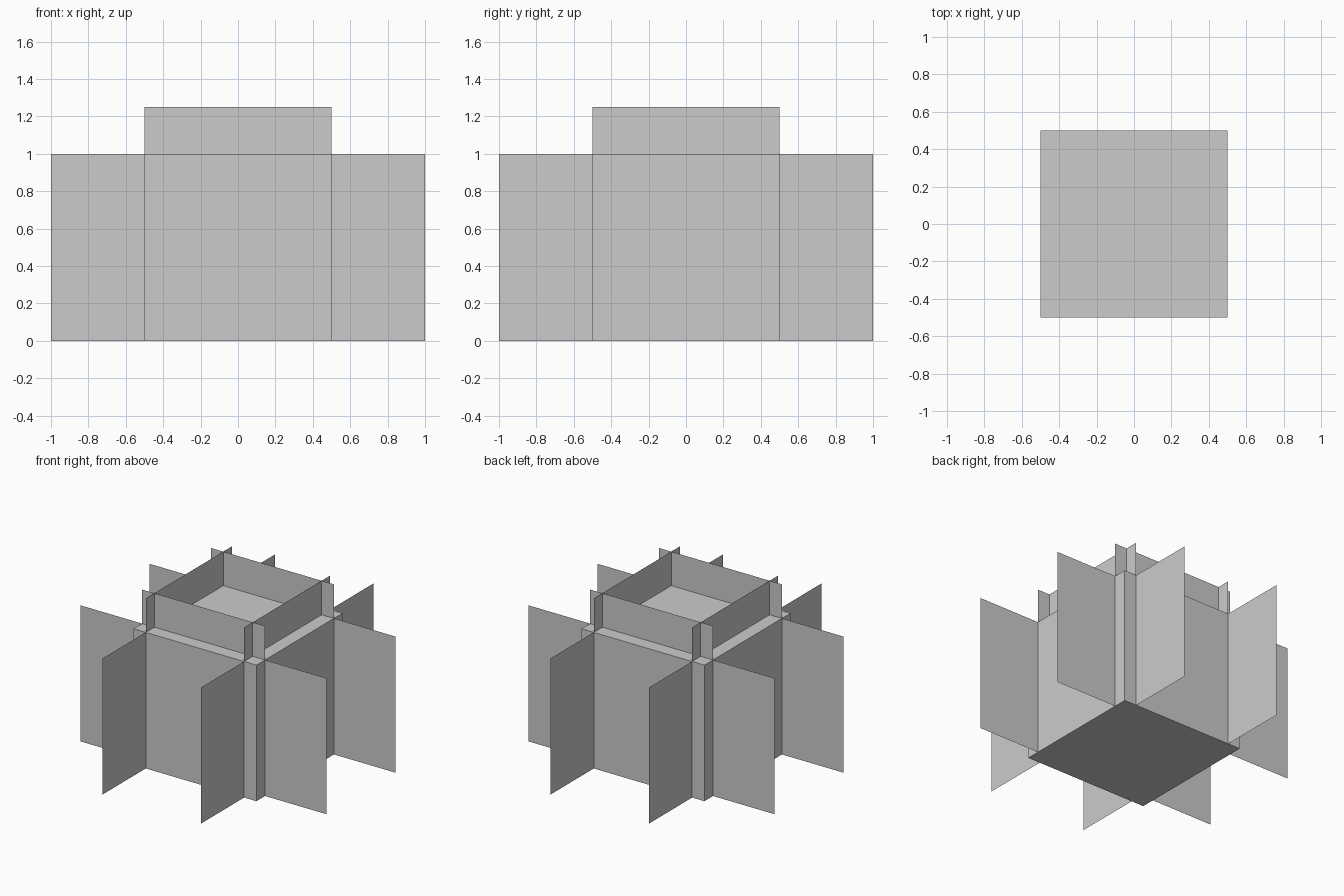
import bpy, bmesh
from mathutils import Matrix, Vector

if "Cube" in bpy.data.objects:
    bpy.data.objects.remove(bpy.data.objects["Cube"])

OFFSET = 0.4  # distance of every thin sheet from the centre


def make_object(name, bm):
    mesh = bpy.data.meshes.new(name)
    bm.to_mesh(mesh)
    bm.free()
    obj = bpy.data.objects.new(name, mesh)
    bpy.context.collection.objects.link(obj)
    return obj


def add_sheet(bm, x0, x1, z0, z1, turn):
    """Upright single-sided sheet at y = -OFFSET, turned about z by quarter turns."""
    rot = Matrix.Rotation(turn * 1.5707963267948966, 4, 'Z')
    pts = [(x0, z0), (x1, z0), (x1, z1), (x0, z1)]
    bm.faces.new([bm.verts.new(rot @ Vector((x, -OFFSET, z))) for x, z in pts])


# Central cube
bm = bmesh.new()
bmesh.ops.create_cube(bm, size=1, matrix=Matrix.Translation((0, 0, 0.5)))
make_object("block", bm)

# Side fins: two on each side of the cube
bm = bmesh.new()
for turn in range(4):
    for x0, x1 in ((-1, -0.5), (0.5, 1)):
        add_sheet(bm, x0, x1, 0, 1, turn)
make_object("side_fins", bm)

# Low crossing sheets on top of the cube
bm = bmesh.new()
for turn in range(4):
    add_sheet(bm, -0.5, 0.5, 1, 1.25, turn)
make_object("top_fins", bm)
